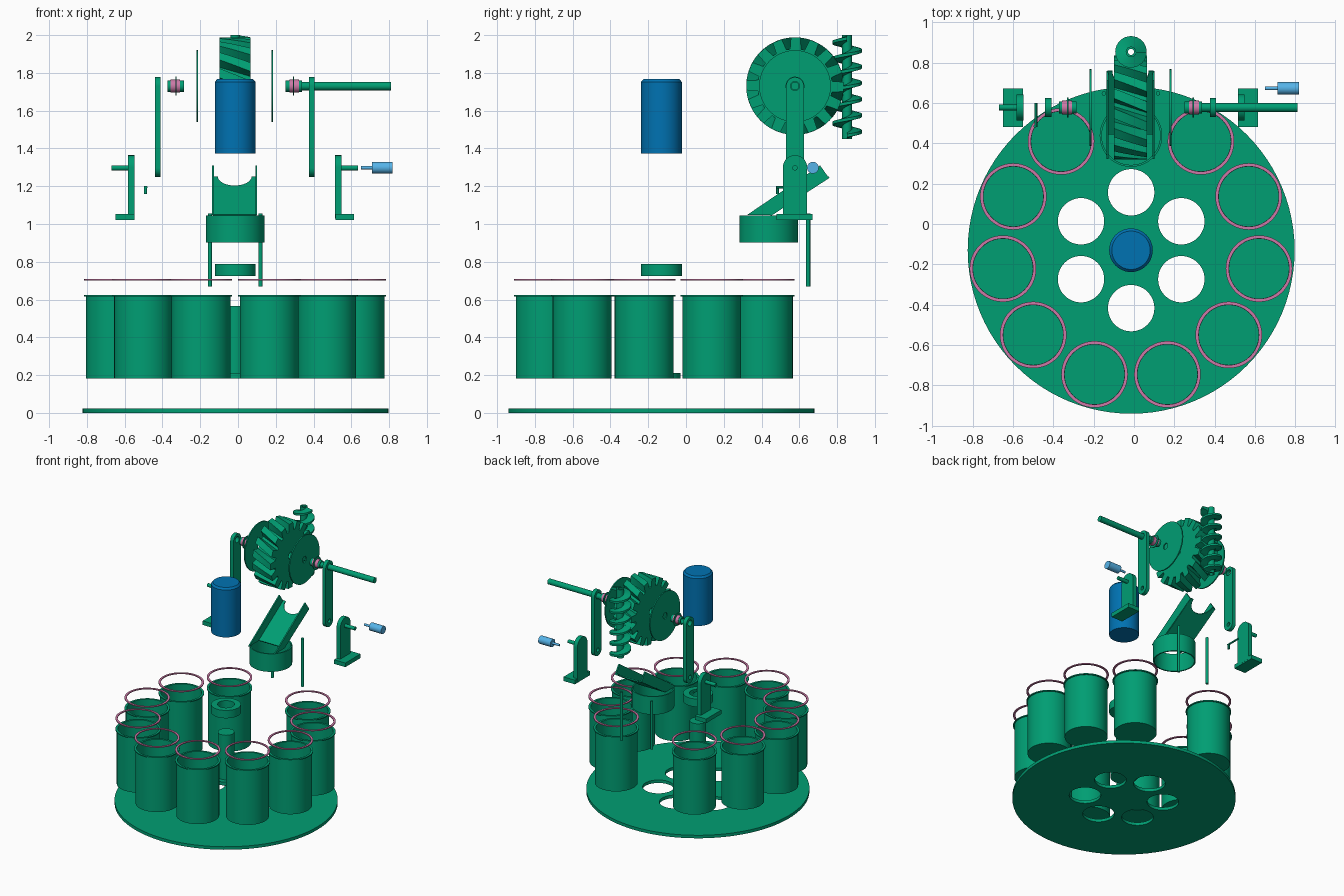
import bpy, bmesh
from math import sin, cos, pi, tau, radians
from mathutils import Matrix

if "Cube" in bpy.data.objects:
    bpy.data.objects.remove(bpy.data.objects["Cube"])

CX, CY = -0.015, -0.13           # turntable axis
WY, WZ = 0.577, 1.73             # wheel axis
GEARX = -0.017                   # middle of the wheel assembly


def material(name, rgb):
    m = bpy.data.materials.new(name)
    m.diffuse_color = (*rgb, 1)
    m.use_nodes = True
    m.node_tree.nodes["Principled BSDF"].inputs["Base Color"].default_value = m.diffuse_color
    return m


GREEN = material("green", (0.0, 0.342, 0.171))
BLUE = material("blue", (0.0, 0.168, 0.445))
SKY = material("light_blue", (0.093, 0.456, 0.815))
PINK = material("pink", (0.604, 0.191, 0.386))

# local x, y, z become world y, z, x
SIDE = Matrix(((0, 0, 1, 0), (1, 0, 0, 0), (0, 1, 0, 0), (0, 0, 0, 1)))


def at(x, y, z, rot=Matrix.Identity(4)):
    return Matrix.Translation((x, y, z)) @ rot


def finish(name, bm, mat, matrix):
    bmesh.ops.remove_doubles(bm, verts=bm.verts, dist=1e-5)
    bm.transform(matrix)
    bmesh.ops.recalc_face_normals(bm, faces=bm.faces)
    me = bpy.data.meshes.new(name)
    bm.to_mesh(me)
    bm.free()
    ob = bpy.data.objects.new(name, me)
    bpy.context.collection.objects.link(ob)
    me.materials.append(mat)
    bpy.ops.object.select_all(action='DESELECT')
    ob.select_set(True)
    bpy.context.view_layer.objects.active = ob
    bpy.ops.object.shade_smooth_by_angle(angle=radians(30))
    return ob


def skin(name, rings, mat, matrix, wrap=True, loop=False, caps=False):
    """Joins rows of points with quads."""
    bm = bmesh.new()
    rows = [[bm.verts.new(p) for p in r] for r in rings]
    n = len(rows[0])
    for a, b in zip(rows, rows[1:] + rows[:1] if loop else rows[1:]):
        for j in range(n if wrap else n - 1):
            k = (j + 1) % n
            bm.faces.new((a[j], a[k], b[k], b[j]))
    if caps:
        bm.faces.new(rows[0])
        bm.faces.new(rows[-1])
    return finish(name, bm, mat, matrix)


def lathe(name, profile, matrix, mat=GREEN, n=48, loop=False):
    rings = [[(max(r, 1e-7) * cos(tau * j / n), r * sin(tau * j / n), z) for j in range(n)]
             for r, z in profile]
    return skin(name, rings, mat, matrix, loop=loop)


def rod(name, r, z0, z1, matrix, mat=GREEN, n=32):
    return lathe(name, [(0, z0), (r, z0), (r, z1), (0, z1)], matrix, mat, n)


def tube(name, ri, ro, z0, z1, matrix, mat=GREEN):
    return lathe(name, [(ri, z0), (ro, z0), (ro, z1), (ri, z1)], matrix, mat, loop=True)


def arc(cx, cy, r, a0=0, a1=360, n=24):
    return [(cx + r * cos(radians(a0 + (a1 - a0) * i / n)),
             cy + r * sin(radians(a0 + (a1 - a0) * i / n))) for i in range(n + 1)]


def circle(cx, cy, r, n=48):
    return arc(cx, cy, r, n=n)[:-1]


def plate(name, loops, thick, matrix, mat=GREEN):
    """Flat outline with holes, thickness centred on the local xy plane."""
    cu = bpy.data.curves.new(name + "_outline", 'CURVE')
    cu.dimensions, cu.fill_mode, cu.extrude = '2D', 'BOTH', thick / 2
    for pts in loops:
        sp = cu.splines.new('POLY')
        sp.points.add(len(pts) - 1)
        for p, (x, y) in zip(sp.points, pts):
            p.co = (x, y, 0, 1)
        sp.use_cyclic_u = True
    tmp = bpy.data.objects.new(name + "_tmp", cu)
    me = bpy.data.meshes.new_from_object(tmp)
    bm = bmesh.new()
    bm.from_mesh(me)
    bpy.data.objects.remove(tmp)
    bpy.data.curves.remove(cu)
    bpy.data.meshes.remove(me)
    return finish(name, bm, mat, matrix)


# turntable disc with six holes
holes = [circle(0.287 * cos(a), 0.287 * sin(a), 0.115)
         for a in (pi / 2 + i * tau / 6 for i in range(6))]
plate("turntable", [circle(0, 0, 0.81, 96)] + holes, 0.024, at(CX + 0.001, CY, 0.012))

# cups and seal rings; the place under the chute stays empty
for i in range(1, 11):
    a = pi / 2 + i * tau / 11
    x, y = CX + 0.641 * cos(a), CY + 0.641 * sin(a)
    lathe("cup", [(0, 0.183), (0.156, 0.183), (0.156, 0.616), (0.165, 0.616), (0.165, 0.624),
                  (0.148, 0.624), (0.148, 0.193), (0, 0.193)], at(x, y, 0))
    tube("cup_ring", 0.149, 0.165, 0.702, 0.709, at(x, y, 0), PINK)

# hub post, hub ring, main motor
lathe("hub_post", [(0, 0.183), (0.1, 0.183), (0.1, 0.21), (0.06, 0.21), (0.06, 0.567), (0, 0.567)],
      at(CX, CY, 0))
tube("hub_ring", 0.062, 0.108, 0.725, 0.788, at(CX, CY, 0))
lathe("main_motor", [(0, 1.373), (0.108, 1.373), (0.108, 1.752), (0.095, 1.767), (0, 1.767)],
      at(CX, CY, 0), BLUE)

# chute collar, floor, walls and support posts
tube("chute_collar", 0.145, 0.155, 0.902, 1.046, at(CX, 0.438, 0))
L = 0.37
floor = [(-0.115, 0), (0.115, 0), (0.115, L)] + arc(0, L, 0.09, 0, -180) + [(-0.115, L)]
plate("chute_floor", [floor], 0.01, at(-0.0175, 0.447, 1.047, Matrix.Rotation(radians(33), 4, 'X')))
wall = [(0.322, 1.047), (0.445, 1.047), (0.757, 1.243), (0.71, 1.31)]
for s in (-1, 1):
    plate("chute_wall", [wall], 0.01, at(-0.0175 + s * 0.114, 0, 0, SIDE))
    rod("support_post", 0.011, 0.67, 1.055, at(-0.015 + s * 0.134, 0.647, 0), n=16)

# toothed wheel with slanted teeth
TEETH, STEPS, HALF, TWIST = 16, 6, 0.082, radians(-15)
shape = [(0.0, 0.198), (0.26, 0.198), (0.38, 0.258), (0.88, 0.258)]


def wheel_ring(t, bore):
    ring = []
    for k in range(TEETH):
        for f, r in shape:
            a = tau * (k + f) / TEETH - TWIST * (t - 0.5)
            r = 0.028 if bore else r
            ring.append((r * cos(a), r * sin(a), HALF * (2 * t - 1)))
    return ring


rings = [wheel_ring(0, True)] + [wheel_ring(i / STEPS, False) for i in range(STEPS + 1)]
skin("toothed_wheel", rings + [wheel_ring(1, True)], GREEN, at(GEARX, WY, WZ, SIDE), loop=True)

# vertical feed screw: hollow core and helical thread
tube("screw_core", 0.015, 0.026, 1.45, 2.0, at(CX, 0.853, 0))
TURNS, SEG = 6, 32
thread = []
for i in range(TURNS * SEG + 1):
    a, z = tau * i / SEG, 1.468 + 0.514 * i / (TURNS * SEG)
    thread.append([(r * cos(a), r * sin(a), z + dz) for r, dz in
                   ((0.024, -0.016), (0.078, -0.008), (0.078, 0.008), (0.024, 0.016))])
skin("screw_thread", thread, GREEN, at(CX, 0.853, 0), caps=True)

# parts that repeat on both sides of the wheel
arm = arc(0, 0, 0.047, 0, 180) + arc(0, -0.433, 0.047, 180, 360)
bracket = arc(0, 1.30, 0.064, 0, 180) + [(-0.064, 1.03), (0.064, 1.03)]
for s in (-1, 1):
    flip = Matrix.Diagonal((1, 1, s, 1))
    M = at(GEARX, WY, WZ, SIDE) @ flip
    plate("wheel_cover", [circle(0, 0, 0.19), circle(0, 0, 0.025)], 0.009,
          at(GEARX + s * 0.198, WY, WZ, SIDE))
    # bushing: green sleeve and flange with a pink band
    tube("bushing", 0.02, 0.03, 0.268, 0.355, M)
    tube("bushing_flange", 0.02, 0.05, 0.308, 0.314, M)
    tube("bushing_band", 0.031, 0.034, 0.29, 0.34, M, PINK)
    plate("swing_arm", [arm, circle(0, 0, 0.024, 24), circle(0, -0.433, 0.016, 24)], 0.03,
          at(GEARX + s * 0.408, WY, WZ, SIDE))
    # mounting bracket: upright, foot and pin
    plate("bracket_upright", [bracket], 0.033, at(GEARX + s * 0.548, WY, 0, SIDE))
    foot = [(-0.097, 1.02), (0.094, 1.02), (0.094, 1.053), (-0.097, 1.053)]
    plate("bracket_foot", [foot], 0.1, at(GEARX + s * 0.582, WY, 0, SIDE))
    rod("bracket_pin", 0.014, 0.56, 0.653, at(GEARX, WY, 1.297, SIDE) @ flip, n=20)

# drive axle
rod("drive_axle", 0.022, 0.335, 0.81, at(0, WY, WZ, SIDE))

# small side motor
lathe("side_motor", [(0, 0.65), (0.009, 0.65), (0.009, 0.71), (0.031, 0.71), (0.031, 0.818), (0, 0.818)],
      at(0, 0.672, 1.298, SIDE), SKY, n=24)

# small latch on the left
back = Matrix.Rotation(-pi / 2, 4, 'X')
rod("latch_bar", 0.007, 0, 0.12, at(-0.486, 0.48, 1.195, back), n=12)
rod("latch_hook", 0.008, 1.16, 1.2, at(-0.49, 0.485, 0), n=12)
